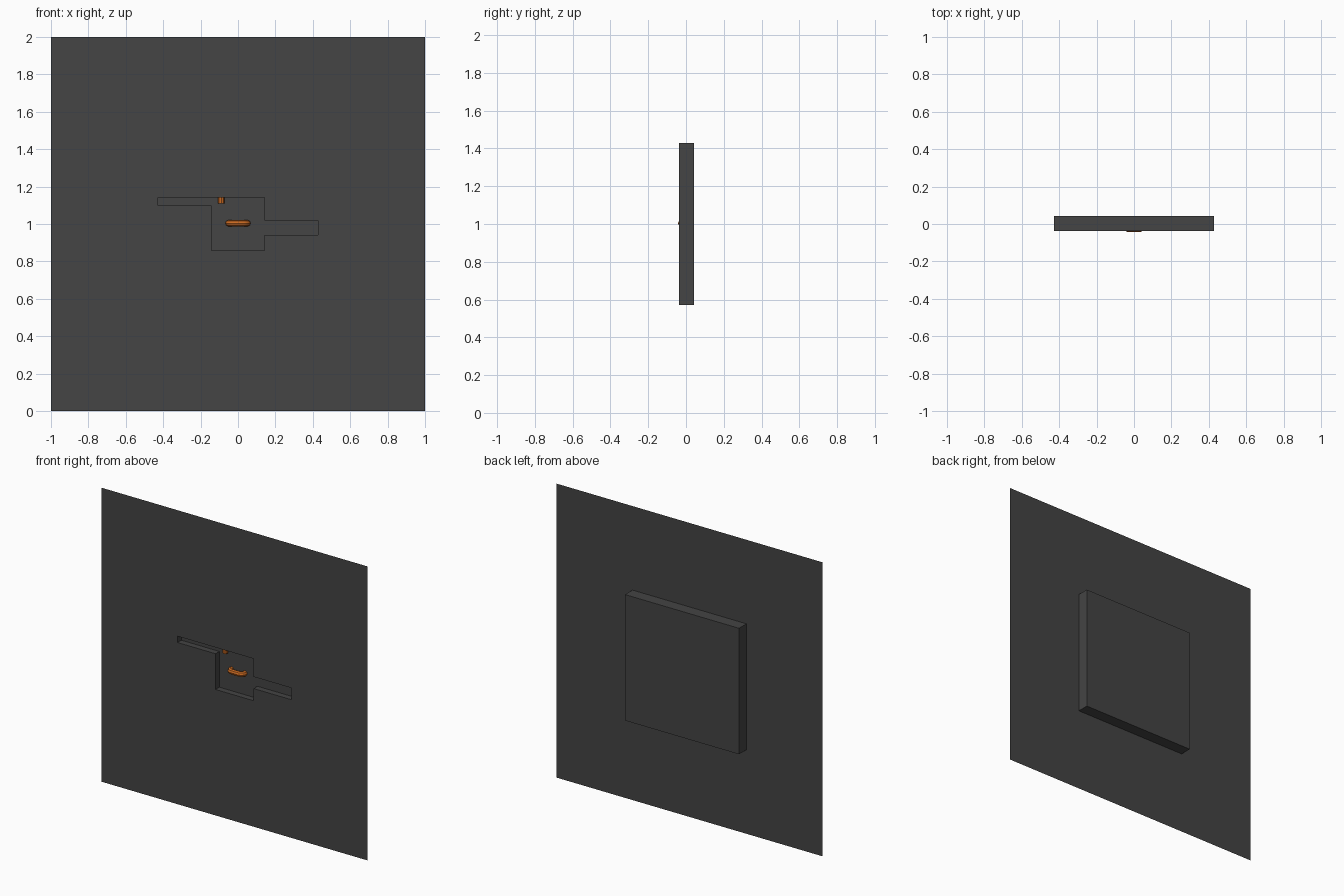
import bpy, bmesh, math

if "Cube" in bpy.data.objects:
    bpy.data.objects.remove(bpy.data.objects["Cube"])

FRONT, FLOOR, BACK = -0.037, 0.004, 0.043
S = 0.4286          # half width of the rear housing


def material(name, rgb):
    m = bpy.data.materials.new(name)
    m.diffuse_color = (*rgb, 1)
    m.use_nodes = True
    m.node_tree.nodes["Principled BSDF"].inputs["Base Color"].default_value = m.diffuse_color
    return m


grey = material("dark grey", (0.058, 0.058, 0.058))
orange = material("orange", (0.58, 0.14, 0.015))


def mesh_object(name, bm, mat):
    me = bpy.data.meshes.new(name)
    bm.to_mesh(me)
    bm.free()
    me.materials.append(mat)
    ob = bpy.data.objects.new(name, me)
    bpy.context.collection.objects.link(ob)
    return ob


# recess outline as three rectangles: (x0, x1, z0, z1)
RECESS = [(-S, -0.143, 1.10, 1.143), (-0.143, 0.143, 0.857, 1.143), (0.143, S, 0.94, 1.02)]
xs = [-1, -S, -0.143, 0.143, S, 1]
zs = [0, 0.857, 0.94, 1.02, 1.10, 1.143, 2]


def sunk(i, j):
    x, z = (xs[i] + xs[i + 1]) / 2, (zs[j] + zs[j + 1]) / 2
    return any(a < x < b and c < z < d for a, b, c, d in RECESS)


# wall panel: thin sheet with a stepped recess, walls added around sunk cells
bm = bmesh.new()


def quad(*pts):
    bm.faces.new([bm.verts.new(p) for p in pts])


for i in range(len(xs) - 1):
    for j in range(len(zs) - 1):
        x0, x1, z0, z1 = xs[i], xs[i + 1], zs[j], zs[j + 1]
        y = FLOOR if sunk(i, j) else FRONT
        quad((x0, y, z0), (x1, y, z0), (x1, y, z1), (x0, y, z1))
        if not sunk(i, j):
            continue
        sides = [(i - 1, j, (x0, z0), (x0, z1)), (i + 1, j, (x1, z1), (x1, z0)),
                 (i, j - 1, (x1, z0), (x0, z0)), (i, j + 1, (x0, z1), (x1, z1))]
        for ni, nj, (ax, az), (bx, bz) in sides:
            if not sunk(ni, nj):
                quad((ax, FRONT, az), (bx, FRONT, bz), (bx, FLOOR, bz), (ax, FLOOR, az))
bmesh.ops.remove_doubles(bm, verts=bm.verts, dist=1e-5)
bmesh.ops.dissolve_limit(bm, angle_limit=0.01, verts=bm.verts, edges=bm.edges)
mesh_object("wall_panel", bm, grey)

# rear housing: shallow box behind the panel, open at the front
bm = bmesh.new()
bmesh.ops.create_cube(bm, size=1)
for v in bm.verts:
    v.co = (v.co.x * 2 * S, FRONT if v.co.y < 0 else BACK, 1 + v.co.z * 2 * S)
bmesh.ops.delete(bm, geom=[f for f in bm.faces if f.normal.y < -0.5], context='FACES')
mesh_object("rear_housing", bm, grey)


# round bar swept along a short path
def bar(name, pts, radius):
    cu = bpy.data.curves.new(name, 'CURVE')
    cu.dimensions = '3D'
    cu.bevel_depth, cu.bevel_resolution, cu.use_fill_caps = radius, 2, True
    sp = cu.splines.new('POLY')
    sp.points.add(len(pts) - 1)
    for p, c in zip(sp.points, pts):
        p.co = (*c, 1)
    cu.materials.append(orange)
    ob = bpy.data.objects.new(name, cu)
    bpy.context.collection.objects.link(ob)
    bpy.ops.object.select_all(action='DESELECT')
    ob.select_set(True)
    bpy.context.view_layer.objects.active = ob
    bpy.ops.object.convert(target='MESH')
    bpy.ops.object.shade_smooth_by_angle(angle=math.radians(40))


# arched pull handle and the bolt hanging from the recess ceiling
half = [(0.05, FLOOR), (0.05, -0.008), (0.043, -0.02), (0.03, -0.0255)]
path = [(-x, y, 1.004) for x, y in half] + [(x, y, 1.004) for x, y in reversed(half)]
bar("pull_handle", path, 0.0175)
bar("latch_bolt", [(-0.089, FLOOR - 0.012, 1.143), (-0.089, FLOOR - 0.012, 1.11)], 0.017)
